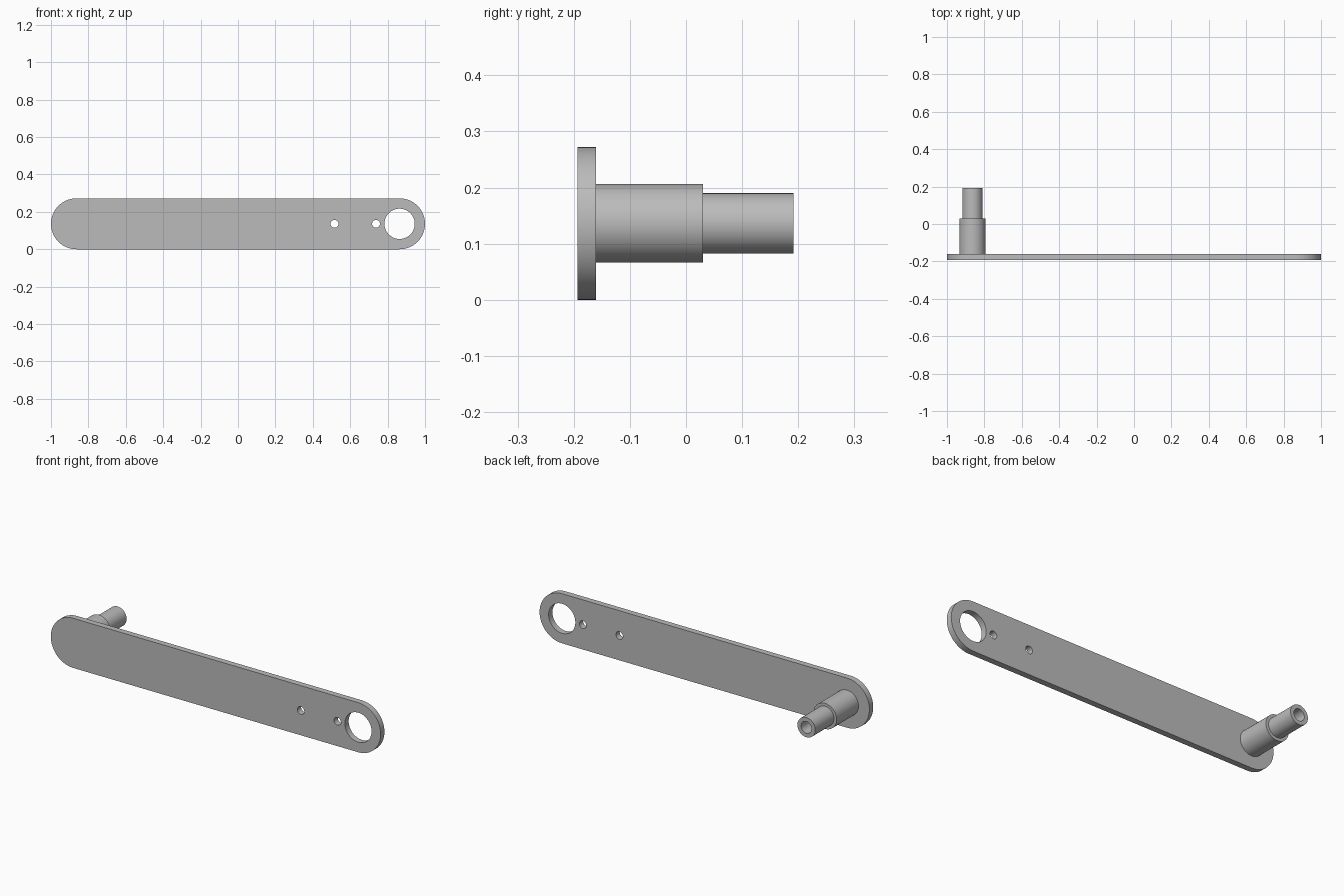
import bpy
import bmesh
from math import sin, cos, pi, radians
from mathutils import Matrix, Vector

if "Cube" in bpy.data.objects:
    bpy.data.objects.remove(bpy.data.objects["Cube"], do_unlink=True)

FRONT, BACK = -0.193, -0.16      # plate faces
R = 0.136                        # plate end radius, also axis height
END = 1 - R                      # centre of each rounded end
SEG = 64

steel = bpy.data.materials.new("steel grey")
steel.use_nodes = True
GREY = (0.5, 0.5, 0.5, 1)
steel.diffuse_color = GREY
steel.node_tree.nodes["Principled BSDF"].inputs["Base Color"].default_value = GREY


def make_object(name, bm):
    bmesh.ops.recalc_face_normals(bm, faces=bm.faces)
    mesh = bpy.data.meshes.new(name)
    bm.to_mesh(mesh)
    bm.free()
    mesh.materials.append(steel)
    obj = bpy.data.objects.new(name, mesh)
    bpy.context.collection.objects.link(obj)
    return obj


def smooth(obj):
    bpy.ops.object.select_all(action="DESELECT")
    obj.select_set(True)
    bpy.context.view_layer.objects.active = obj
    bpy.ops.object.shade_smooth_by_angle(angle=radians(30))


# Arm plate: a rounded bar outline pushed back to its thickness
bm = bmesh.new()
outline = []
for side in (1, -1):
    for i in range(SEG // 2 + 1):
        a = -pi / 2 + 2 * pi * i / SEG
        outline.append(bm.verts.new((side * (END + R * cos(a)), FRONT, R + side * R * sin(a))))
face = bm.faces.new(outline)
pushed = bmesh.ops.extrude_face_region(bm, geom=[face])["geom"]
bmesh.ops.translate(bm, vec=Vector((0, BACK - FRONT, 0)),
                    verts=[v for v in pushed if isinstance(v, bmesh.types.BMVert)])
plate = make_object("arm_plate", bm)

# Pivot hole and two small screw holes
bm = bmesh.new()
for x, radius in ((END, 0.081), (0.738, 0.021), (0.516, 0.021)):
    place = Matrix.Translation((x, (FRONT + BACK) / 2, R)) @ Matrix.Rotation(pi / 2, 4, "X")
    bmesh.ops.create_cone(bm, cap_ends=True, segments=SEG // 2 if radius < 0.05 else SEG,
                          radius1=radius, radius2=radius, depth=0.2, matrix=place)
cutter = make_object("hole_cutter", bm)
cutter.hide_render = True
cutter.hide_viewport = True
cut = plate.modifiers.new("holes", "BOOLEAN")
cut.operation = "DIFFERENCE"
cut.solver = "EXACT"
cut.object = cutter
bpy.context.view_layer.objects.active = plate
bpy.ops.object.modifier_apply(modifier=cut.name)
bpy.data.objects.remove(cutter, do_unlink=True)
smooth(plate)

# Handle post: stepped shaft with a blind bore, turned about its axis
profile = [(0, BACK), (0.07, BACK), (0.07, 0.03), (0.054, 0.03),
           (0.054, 0.192), (0.032, 0.192), (0.032, 0.03), (0, 0.03)]
bm = bmesh.new()
verts = [bm.verts.new((-END + r, y, R)) for r, y in profile]
edges = [bm.edges.new(pair) for pair in zip(verts, verts[1:])]
bmesh.ops.spin(bm, geom=verts + edges, cent=(-END, 0, R), axis=(0, 1, 0),
               angle=2 * pi, steps=SEG, use_duplicate=False)
bmesh.ops.remove_doubles(bm, verts=bm.verts, dist=0.0002)
post = make_object("handle_post", bm)
smooth(post)
